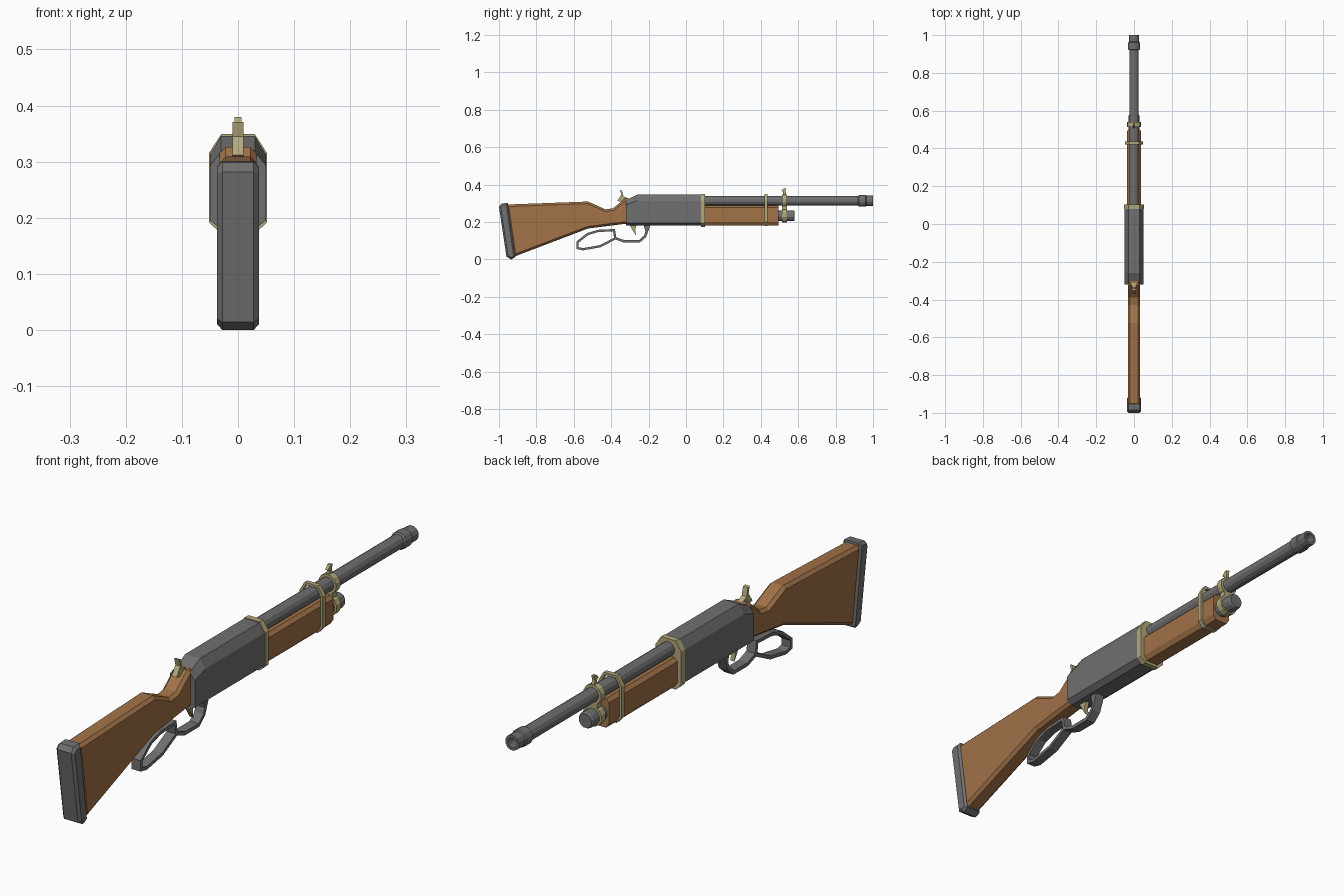
import bpy, bmesh, math
from mathutils import Vector, Matrix

if "Cube" in bpy.data.objects:
    bpy.data.objects.remove(bpy.data.objects["Cube"])


def material(name, rgb):
    m = bpy.data.materials.new(name)
    m.diffuse_color = (*rgb, 1)
    m.use_nodes = True
    m.node_tree.nodes["Principled BSDF"].inputs["Base Color"].default_value = m.diffuse_color
    return m


STEEL = material("steel", (0.16, 0.16, 0.16))
WOOD = material("wood", (0.36, 0.17, 0.065))
BRASS = material("brass", (0.45, 0.39, 0.2))


def finish(name, bm, mat):
    bmesh.ops.recalc_face_normals(bm, faces=bm.faces)
    me = bpy.data.meshes.new(name)
    bm.to_mesh(me)
    bm.free()
    me.materials.append(mat)
    ob = bpy.data.objects.new(name, me)
    bpy.context.collection.objects.link(ob)
    return ob


def slab(name, pts, w, mat, chamfer=0):
    """Side profile (y, z) extruded across x, with chamfered rims."""
    bm = bmesh.new()
    a, b = ([bm.verts.new((s * w, y, z)) for y, z in pts] for s in (-1, 1))
    caps = [bm.faces.new(a), bm.faces.new(b)]
    for i in range(len(pts)):
        j = (i + 1) % len(pts)
        bm.faces.new((a[i], a[j], b[j], b[i]))
    bmesh.ops.recalc_face_normals(bm, faces=bm.faces)
    if chamfer:
        edges = list({e for f in caps for e in f.edges})
        bmesh.ops.bevel(bm, geom=edges, offset=chamfer, segments=1, affect='EDGES')
    return finish(name, bm, mat)


def loft(name, rings, mat, caps=True):
    """Skin successive rings of 3D points."""
    bm = bmesh.new()
    vs = [[bm.verts.new(p) for p in r] for r in rings]
    n = len(vs[0])
    for r, s in zip(vs, vs[1:]):
        for i in range(n):
            bm.faces.new((r[i], r[(i + 1) % n], s[(i + 1) % n], s[i]))
    if caps:
        bm.faces.new(vs[0])
        bm.faces.new(vs[-1])
    return finish(name, bm, mat)


def octagon(w, z0, z1, cx, cz0, cz1):
    """Chamfered rectangle in (x, z)."""
    half = [(w - cx, z0), (w, z0 + cz0), (w, z1 - cz1), (w - cx, z1)]
    return half + [(-x, z) for x, z in reversed(half)]


def turned(name, zc, prof, mat, n=12):
    """Faceted tube along y from (y, radius) pairs."""
    ang = [math.tau * (i + 0.5) / n for i in range(n)]
    return loft(name, [[(r * math.cos(t), y, zc + r * math.sin(t)) for t in ang]
                       for y, r in prof], mat)


def strap(name, pts, t, lo, hi, mat, closed=True, plane='yz'):
    """Flat strip of thickness t following a path, spanning lo..hi sideways."""
    p = [Vector(q) for q in pts]
    n = len(p)
    rings = []
    for i in range(n):
        prev = p[i - 1] if closed or i else p[0]
        nxt = p[(i + 1) % n] if closed or i < n - 1 else p[-1]
        d0, d1 = (p[i] - prev), (nxt - p[i])
        d0 = d0.normalized() if d0.length else d1.normalized()
        d1 = d1.normalized() if d1.length else d0
        d = (d0 + d1).normalized()
        nrm = Vector((-d.y, d.x)) * (t / 2 / max(0.5, d.dot(d0)))
        a, b = p[i] + nrm, p[i] - nrm
        corners = [(a, lo), (b, lo), (b, hi), (a, hi)]
        rings.append([(s, q.x, q.y) if plane == 'yz' else (q.x, s, q.y)
                      for q, s in corners])
    if closed:
        rings.append(rings[0])
    ob = loft(name, rings, mat, caps=not closed)
    if closed:
        bm = bmesh.new()
        bm.from_mesh(ob.data)
        bmesh.ops.remove_doubles(bm, verts=bm.verts, dist=1e-5)
        bmesh.ops.recalc_face_normals(bm, faces=bm.faces)
        bm.to_mesh(ob.data)
        bm.free()
    return ob


# Stock and butt pad
slab("stock", [(-0.96, 0.293), (-0.524, 0.309), (-0.43, 0.267), (-0.39, 0.273),
               (-0.325, 0.326), (-0.28, 0.326), (-0.28, 0.19), (-0.325, 0.19),
               (-0.524, 0.165), (-0.92, 0.014)], 0.033, WOOD, 0.011)
slab("butt_pad", [(-1.0, 0.282), (-0.985, 0.299), (-0.952, 0.301), (-0.912, 0.012),
                  (-0.935, 0.0), (-0.96, 0.014)], 0.037, STEEL, 0.009)

# Receiver with sloped rear top
sec = octagon(0.05, 0.18, 0.346, 0.02, 0.015, 0.033)
rear = octagon(0.05, 0.18, 0.318, 0.02, 0.015, 0.025)
loft("receiver", [[(x, y, z) for x, z in s]
                  for y, s in ((-0.32, rear), (-0.26, sec), (0.09, sec))], STEEL)
band = octagon(0.052, 0.172, 0.349, 0.022, 0.02, 0.034)
loft("receiver_band", [[(x, y, z) for x, z in band] for y in (0.08, 0.102)], BRASS)

# Fore-end, magazine tube and barrel
fore = octagon(0.037, 0.182, 0.288, 0.012, 0.018, 0.012)
loft("fore_end", [[(x, y, z) for x, z in fore] for y in (0.08, 0.495)], WOOD)
turned("magazine_tube", 0.233, [(0.48, 0.03), (0.572, 0.03), (0.58, 0.026)], STEEL)
turned("barrel", 0.313, [(0.05, 0.026), (0.92, 0.026), (0.925, 0.032), (0.96, 0.032),
                         (0.965, 0.028), (1.0, 0.028), (1.0, 0.018), (0.93, 0.018)], STEEL)

# Barrel bands
strap("middle_band", octagon(0.042, 0.182, 0.344, 0.018, 0.02, 0.03),
      0.009, 0.42, 0.437, BRASS, plane='xz')
for name, zc, r in (("sight_band_upper", 0.313, 0.036), ("sight_band_lower", 0.235, 0.038)):
    turned(name, zc, [(0.514, r), (0.539, r)], BRASS)
slab("sight_band_web", [(0.514, 0.24), (0.539, 0.24), (0.539, 0.31), (0.514, 0.31)],
     0.02, BRASS)
slab("front_sight", [(0.517, 0.34), (0.537, 0.34), (0.532, 0.362), (0.535, 0.38),
                     (0.523, 0.38), (0.509, 0.366), (0.52, 0.362)], 0.006, BRASS)

# Hammer and trigger
slab("hammer", [(-0.368, 0.312), (-0.31, 0.3), (-0.31, 0.325), (-0.335, 0.338),
                (-0.342, 0.368), (-0.352, 0.371), (-0.346, 0.345)], 0.01, BRASS)
slab("trigger", [(-0.305, 0.19), (-0.262, 0.19), (-0.272, 0.158), (-0.267, 0.127),
                 (-0.283, 0.152)], 0.008, BRASS)

# Lever: hand loop and trigger guard
strap("lever_loop", [(-0.58, 0.092), (-0.526, 0.135), (-0.47, 0.152), (-0.385, 0.156),
                     (-0.378, 0.112), (-0.46, 0.07), (-0.55, 0.054), (-0.58, 0.06)],
      0.012, -0.018, 0.018, STEEL)
strap("trigger_guard", [(-0.382, 0.115), (-0.33, 0.096), (-0.25, 0.096), (-0.22, 0.122),
                        (-0.203, 0.165), (-0.2, 0.19)], 0.013, -0.018, 0.018, STEEL,
      closed=False)
slab("lever_mount", [(-0.228, 0.19), (-0.19, 0.19), (-0.205, 0.145), (-0.215, 0.14)],
     0.018, STEEL)
